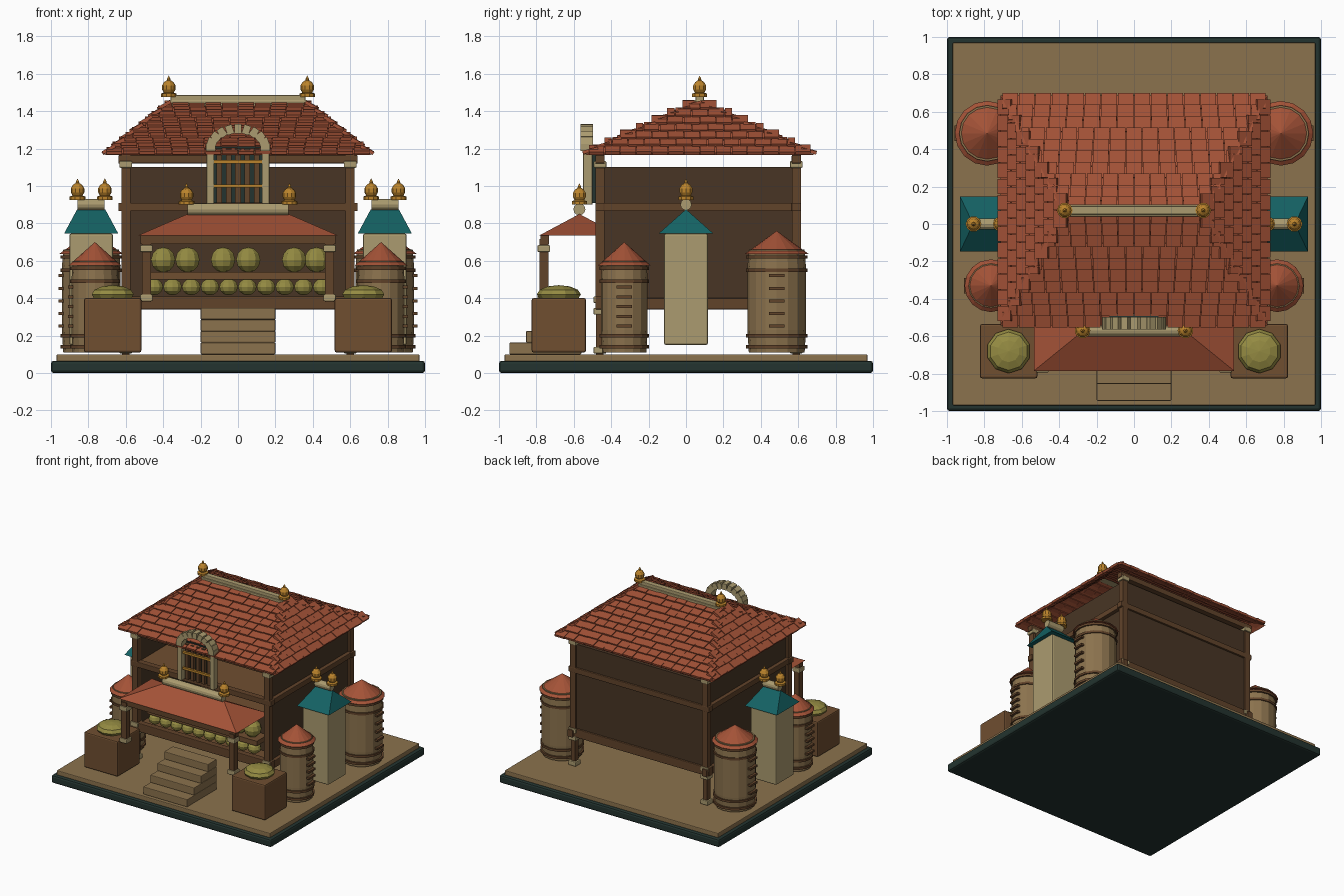
import bpy, bmesh, math
from mathutils import Matrix, Vector

if "Cube" in bpy.data.objects:
    bpy.data.objects.remove(bpy.data.objects["Cube"])


def material(name, rgb):
    m = bpy.data.materials.new(name)
    m.use_nodes = True
    m.diffuse_color = (*rgb, 1)
    m.node_tree.nodes["Principled BSDF"].inputs["Base Color"].default_value = (*rgb, 1)
    return m


RED = material("terracotta", (0.37, 0.085, 0.038))
TAN = material("tan", (0.26, 0.17, 0.075))
BEIGE = material("pale_stone", (0.41, 0.33, 0.16))
WALL = material("dark_wall", (0.065, 0.036, 0.018))
WOOD = material("beam_wood", (0.12, 0.056, 0.023))
CRATE = material("crate_wood", (0.16, 0.077, 0.03))
TEAL = material("teal", (0.007, 0.12, 0.125))
GREEN = material("dark_green", (0.017, 0.034, 0.029))
OLIVE = material("olive_yellow", (0.3, 0.26, 0.055))
GOLD = material("gold", (0.5, 0.23, 0.025))


def finish(name, bm, mat, bevel=0):
    bmesh.ops.recalc_face_normals(bm, faces=bm.faces)
    me = bpy.data.meshes.new(name)
    bm.to_mesh(me)
    bm.free()
    me.materials.append(mat)
    ob = bpy.data.objects.new(name, me)
    bpy.context.collection.objects.link(ob)
    if bevel:
        mod = ob.modifiers.new("bevel", "BEVEL")
        mod.width, mod.segments = bevel, 2
    return ob


def add_box(bm, x, y, z):
    """Box from three (low, high) ranges."""
    size = [b - a for a, b in (x, y, z)]
    mid = [(a + b) / 2 for a, b in (x, y, z)]
    bmesh.ops.create_cube(bm, size=1, matrix=Matrix.Translation(mid) @ Matrix.Diagonal((*size, 1)))


def box(name, mat, x, y, z, bevel=0):
    bm = bmesh.new()
    add_box(bm, x, y, z)
    return finish(name, bm, mat, bevel)


def around(c, half):
    return (c - half, c + half)


def lathe(name, mat, profile, x, y, z, sides):
    """Spin a (radius, height) profile around a vertical axis."""
    bm = bmesh.new()
    pts = [bm.verts.new((r, 0, h)) for r, h in profile]
    edges = [bm.edges.new(p) for p in zip(pts, pts[1:])]
    bmesh.ops.spin(bm, geom=pts + edges, axis=(0, 0, 1), cent=(0, 0, 0),
                   angle=math.tau, steps=sides, use_duplicate=False)
    bmesh.ops.remove_doubles(bm, verts=bm.verts, dist=0.0005)
    bmesh.ops.translate(bm, verts=bm.verts, vec=(x, y, z))
    return finish(name, bm, mat)


def hip_roof(name, mat, x, y, z, hx, hy, height, ridge, bottom=True):
    bm = bmesh.new()
    e = [bm.verts.new((x + sx * hx, y + sy * hy, z)) for sx, sy in ((-1, -1), (1, -1), (1, 1), (-1, 1))]
    a, b = [bm.verts.new((x + s * ridge, y, z + height)) for s in (-1, 1)]
    for f in ((e[0], e[1], b, a), (e[1], e[2], b), (e[2], e[3], a, b), (e[3], e[0], a)):
        bm.faces.new(f)
    if bottom:
        bm.faces.new(e[::-1])
    return finish(name, bm, mat)


def finial(x, y, z):
    lathe("finial", GOLD, [(0, 0), (.042, 0), (.042, .018), (.026, .024), (.036, .04), (.036, .062),
                           (.025, .08), (.01, .09), (.008, .1), (0, .115)], x, y, z, 10)


def ridge_cap(x, y, z, half, r):
    bm = bmesh.new()
    turn = Matrix.Translation((x, y, z)) @ Matrix.Rotation(math.pi / 2, 4, "Y")
    bmesh.ops.create_cone(bm, cap_ends=True, segments=12, radius1=r, radius2=r, depth=2 * half, matrix=turn)
    finish("ridge_cap", bm, BEIGE)


def post(name, x, y, z0, z1, half=.024):
    box(name, WOOD, around(x, half), around(y, half), (z0, z1))
    for zz in (z0 + .022, z1 - .05):
        box(name + "_block", BEIGE, around(x, .034), around(y, .034), around(zz, .018), .006)


def produce(name, x, y, z, r, squash=1.0):
    bm = bmesh.new()
    bmesh.ops.create_uvsphere(bm, u_segments=10, v_segments=6, radius=r,
                              matrix=Matrix.Translation((x, y, z)) @ Matrix.Diagonal((1, 1, squash, 1)))
    finish(name, bm, OLIVE)


# Ground
box("base_slab", GREEN, (-1, 1), (-1, 1), (0, .065), .015)
box("ground", TAN, (-.97, .97), (-.97, .97), (.05, .1), .006)

# House shell, open at the front
FRONT, BACK = -.46, .59
box("ground_floor", CRATE, (-.59, .59), (FRONT, BACK), (.35, .395))
box("upper_floor", CRATE, (-.59, .59), (FRONT, BACK), (.87, .905))
box("back_wall", WALL, (-.59, .59), (.57, .6), (.35, 1.1))
for s in (-1, 1):
    box("side_wall", WALL, around(s * .59, .012), (FRONT, BACK), (.35, 1.1))
    for y in (FRONT, BACK):
        post("leg", s * .6, y, .1, .38, .02)
        post("corner_post", s * .6, y, .37, 1.165)
    for name, z, out in (("sill_beam", (.34, .4), .045), ("middle_beam", (.865, .91), .025)):
        box(name, WOOD, around(s * .61, .023), (FRONT - out + .02, BACK + out), z, .005)
for y in (FRONT, BACK):
    for name, z in (("sill_beam", (.34, .41)), ("middle_beam", (.865, .91)), ("top_beam", (1.12, 1.165))):
        box(name, WOOD, (-.64, .64), around(y, .025), z, .005)

# Main roof with overlapping tile rows
RY, RZ, RISE, RIDGE = .073, 1.165, .275, .37
HX, HY = .715, .615
hip_roof("roof_deck", RED, 0, RY, RZ, HX, HY, RISE, RIDGE, bottom=False)


def tile_slope(angle, run, wide, narrow, rows):
    bm = bmesh.new()
    spin = Matrix.Translation((0, RY, RZ)) @ Matrix.Rotation(angle, 4, "Z")
    pitch = math.atan2(RISE, run)
    depth = math.hypot(run, RISE) / rows
    for r in range(rows):
        t = (r + .5) / rows
        half = wide + (narrow - wide) * (r + .25) / rows
        n = max(1, round(2 * half / .088))
        step = 2 * half / n
        # Every second row is shifted by half a tile
        cuts = [-half + i * step for i in range(n + 1)]
        if r % 2:
            cuts = [-half] + [c + step / 2 for c in cuts[:-1]] + [half]
        for i, (a, b) in enumerate(zip(cuts, cuts[1:])):
            edge = narrow_run(angle, wide) - run * t
            place = Matrix.Translation(((a + b) / 2, -edge, RISE * t + .008 + .003 * (i % 2)))
            tilt = Matrix.Rotation(pitch - .16, 4, "X")
            size = Matrix.Diagonal((b - a - .004, depth * 1.25, .018, 1))
            bmesh.ops.create_cube(bm, size=1, matrix=spin @ place @ tilt @ size)
    finish("roof_tiles", bm, RED)


def narrow_run(angle, wide):
    return HX if abs(math.sin(angle)) > .5 else HY


for k in range(2):
    tile_slope(k * math.pi, HY, HX, RIDGE, 10)
    tile_slope(math.pi / 2 + k * math.pi, HX - RIDGE, HY, .03, 7)
box("main_ridge", BEIGE, (-.37, .37), around(RY, .032), (1.425, 1.46), .005)
box("main_ridge_top", BEIGE, (-.36, .36), around(RY, .022), (1.455, 1.485), .005)
for s in (-1, 1):
    finial(s * .37, RY, 1.475)

# Arched window
for s in (-1, 1):
    box("window_jamb", BEIGE, around(s * .148, .02), (-.55, -.5), (.9, 1.2), .005)
box("window_panel", GREEN, (-.13, .13), (-.5, -.478), (.91, 1.21))
for i in range(5):
    box("window_bar", WOOD, around(-.1 + i * .05, .015), (-.525, -.5), (.91, 1.2))
for z in (1.0, 1.13):
    box("window_rail", GOLD, (-.13, .13), (-.54, -.52), around(z, .009))
bm = bmesh.new()
for i in range(11):
    a = math.pi * i / 10
    spot = Vector((.145 * math.cos(a), -.53, 1.205 + .1 * math.sin(a)))
    block = Matrix.Rotation(-a, 4, "Y") @ Matrix.Diagonal((.05, .066, .038, 1))
    bmesh.ops.create_cube(bm, size=1, matrix=Matrix.Translation(spot) @ block)
finish("window_arch", bm, BEIGE)

# Front canopy
hip_roof("canopy", RED, 0, -.57, .735, .535, .215, .115, .27)
ridge_cap(0, -.57, .875, .27, .032)
box("canopy_beam", WOOD, (-.52, .52), around(-.755, .022), (.69, .735))
for s in (-1, 1):
    finial(s * .275, -.57, .9)
    post("canopy_post", s * .49, -.76, .38, .715)

# Shop counter with produce
box("shelf", CRATE, (-.5, .5), (-.47, -.3), (.5, .54))
box("shelf_back", WALL, (-.5, .5), (-.33, -.31), (.4, .7))
for x in (-.4, -.27, -.08, .055, .3, .42):
    produce("melon", x, -.41, .605, .068)
for i in range(10):
    produce("small_melon", -.45 + i * .1, -.43, .46, .052, .85)

# Front steps
for i in range(4):
    box("step", TAN, (-.2, .2), (-.945 + i * .09, -.56), (.1 + i * .062, .162 + i * .062), .005)


def barrel(x, y, r, top, sides):
    side = 1 if x > 0 else -1
    lathe("barrel", TAN, [(0, 0), (r * .95, 0), (r, .12), (r, top - .2), (r * .95, top - .1), (0, top - .1)],
          x, y, .11, sides)
    for z in (.14, .2, top - .1, top - .03):
        lathe("barrel_hoop", WOOD, [(r * .9, -.009), (r + .008, -.009), (r + .008, .009), (r * .9, .009)],
              x, y, z, sides)
    lathe("barrel_roof", RED, [(0, 0), (r + .016, 0), (0, .125)], x, y, top - .015, sides)
    for i in range(5):
        z = .25 + i * (top - .38) / 4
        box("rung", WOOD, around(x + side * (r + .004), .014), around(y, .042), around(z, .008))


# Side towers, barrels and crates, mirrored left and right
for s in (-1, 1):
    barrel(s * .765, -.33, .125, .59, 16)
    barrel(s * .785, .485, .157, .65, 16)
    tx = s * .785
    box("tower", BEIGE, around(tx, .117), around(0, .117), (.15, .745), .01)
    hip_roof("tower_roof", TEAL, tx, 0, .745, .145, .147, .13, .075)
    ridge_cap(tx, 0, .9, .072, .03)
    for d in (-.073, .073):
        finial(tx + d, 0, .925)
    box("crate", CRATE, around(s * .67, .153), (-.825, -.535), (.11, .4), .01)
    produce("crate_melon", s * .67, -.68, .42, .118, .42)
